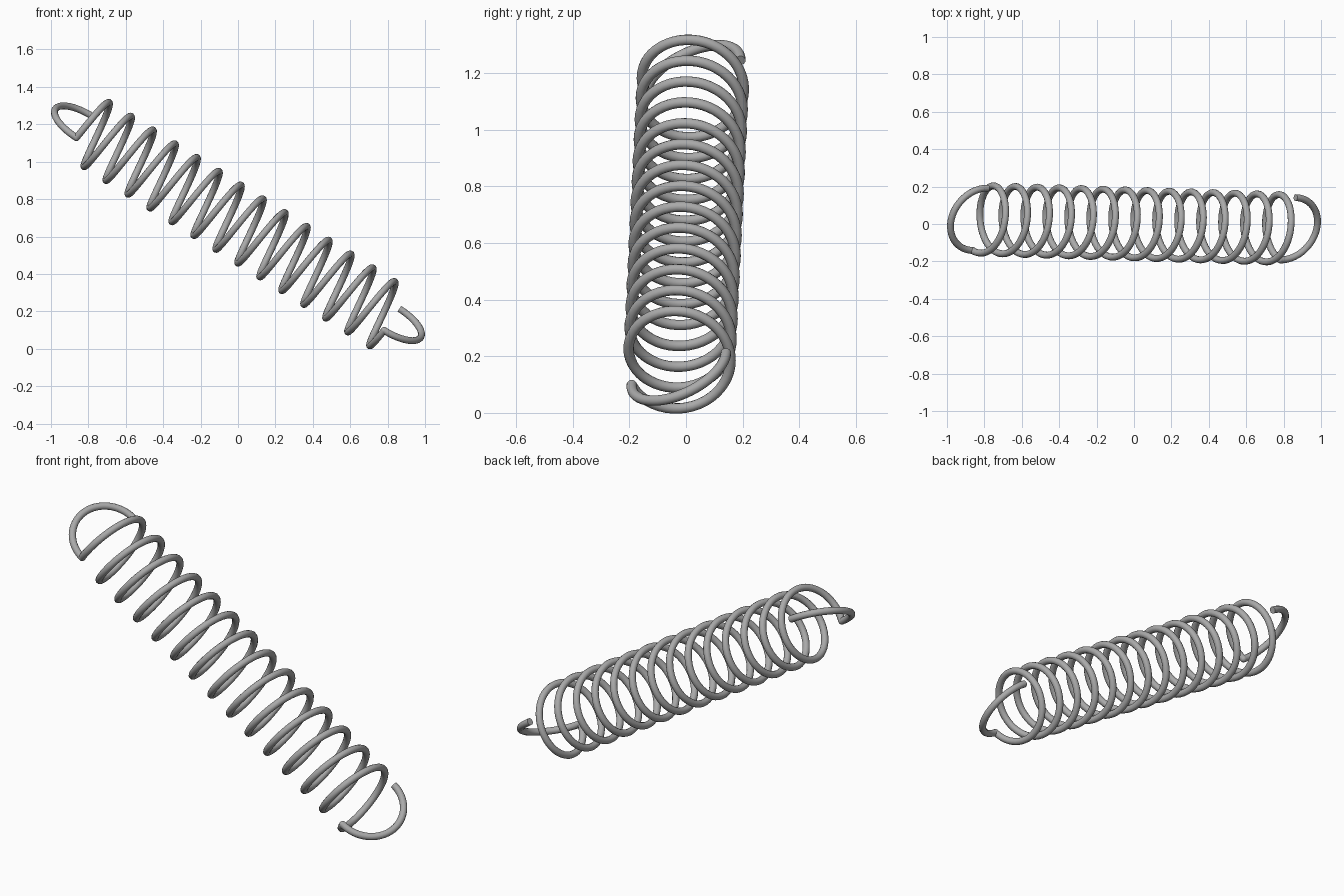
import bpy
from math import cos, sin, pi, radians
from mathutils import Vector

if "Cube" in bpy.data.objects:
    bpy.data.objects.remove(bpy.data.objects["Cube"])

# Spring proportions
TURNS = 14
LENGTH = 1.942
RADIUS = 0.181
WIRE = 0.0185
START = radians(-113)
CENTRE = Vector((0, 0, 0.671))

# Slanted axis with two directions across it
AXIS = Vector((0.847, -0.026, -0.531)).normalized()
SIDE = (Vector((0, 1, 0)) - AXIS * AXIS.y).normalized()
UP = SIDE.cross(AXIS) * -1
if UP.z < 0:
    UP = -UP

steel = bpy.data.materials.new("steel_grey")
steel.use_nodes = True
colour = (0.4, 0.4, 0.4, 1)
steel.diffuse_color = colour
steel.node_tree.nodes["Principled BSDF"].inputs["Base Color"].default_value = colour


def radial(angle):
    return UP * cos(angle) + SIDE * sin(angle)


def finish(obj):
    obj.data.materials.clear()
    obj.data.materials.append(steel)
    bpy.ops.object.shade_smooth_by_angle(angle=radians(50))


def wire(name, points):
    """Round wire swept along a path, with closed ends."""
    data = bpy.data.curves.new(name, "CURVE")
    data.dimensions = "3D"
    data.bevel_depth = WIRE
    data.bevel_resolution = 4
    data.use_fill_caps = True
    spline = data.splines.new("POLY")
    spline.points.add(len(points) - 1)
    for target, p in zip(spline.points, points):
        target.co = (*p, 1)
    obj = bpy.data.objects.new(name, data)
    bpy.context.collection.objects.link(obj)
    bpy.ops.object.select_all(action="DESELECT")
    obj.select_set(True)
    bpy.context.view_layer.objects.active = obj
    bpy.ops.object.convert(target="MESH")
    finish(bpy.context.object)


# Main coil
steps = TURNS * 48
coil = []
for i in range(steps + 1):
    t = i / steps
    coil.append(CENTRE + AXIS * LENGTH * (t - 0.5)
                + radial(START + t * TURNS * 2 * pi) * RADIUS)
wire("coil", coil)

# Half-round hook at each end, with a rounded bend where it meets the coil
for name, sign in (("upper", -1), ("lower", 1)):
    middle = CENTRE + AXIS * LENGTH * 0.5 * sign
    hook = []
    for i in range(33):
        a = pi * i / 32
        hook.append(middle + (radial(START) * cos(a) + AXIS * sign * sin(a)) * RADIUS)
    wire(name + "_hook", hook)
    bpy.ops.mesh.primitive_uv_sphere_add(segments=16, ring_count=10,
                                         radius=WIRE, location=hook[0])
    bpy.context.object.name = name + "_bend"
    finish(bpy.context.object)
